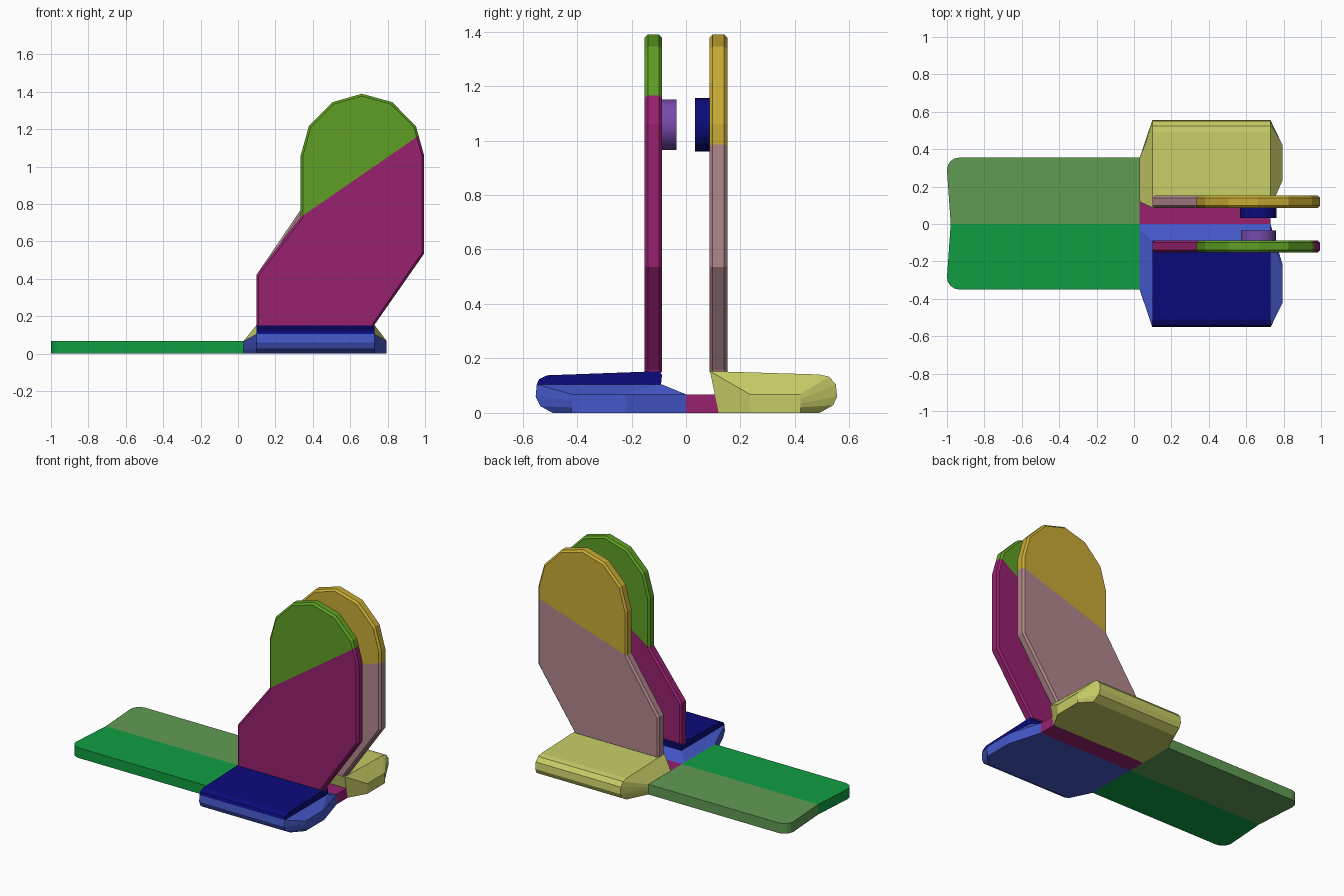
import bpy, bmesh, math
from mathutils import Vector, Matrix

cube = bpy.data.objects.get("Cube")
if cube:
    bpy.data.objects.remove(cube, do_unlink=True)


def material(name, hexcode):
    rgb = [int(hexcode[i:i + 2], 16) / 255 for i in (0, 2, 4)]
    lin = [c / 12.92 if c <= 0.04045 else ((c + 0.055) / 1.055) ** 2.4 for c in rgb]
    m = bpy.data.materials.new(name)
    m.use_nodes = True
    m.diffuse_color = (*lin, 1)
    m.node_tree.nodes["Principled BSDF"].inputs["Base Color"].default_value = (*lin, 1)
    return m


GREEN = material("bright green", "109E42")
SAGE = material("sage green", "619B55")
BLUE = material("mid blue", "4457C8")
NAVY = material("navy", "0B0B7C")
OLIVE = material("pale olive", "C6CC66")
MAGENTA = material("magenta", "97216F")
LEAF = material("leaf green", "5F9F24")
GOLD = material("gold", "C8AB35")
PINK = material("dusty pink", "B0878C")
PURPLE = material("purple", "774AAD")


def finish(name, bm, *mats):
    bmesh.ops.recalc_face_normals(bm, faces=bm.faces)
    me = bpy.data.meshes.new(name)
    bm.to_mesh(me)
    bm.free()
    ob = bpy.data.objects.new(name, me)
    bpy.context.collection.objects.link(ob)
    for m in mats:
        me.materials.append(m)
    return ob


def loft(name, sections, mat):
    """Skin matching (y, z) sections given as (x, points)."""
    bm = bmesh.new()
    rings = [[bm.verts.new((x, y, z)) for y, z in pts] for x, pts in sections]
    for a, b in zip(rings, rings[1:]):
        for i in range(len(a)):
            j = (i + 1) % len(a)
            bm.faces.new((a[i], a[j], b[j], b[i]))
    bm.faces.new(rings[0])
    bm.faces.new(rings[-1])
    bmesh.ops.remove_doubles(bm, verts=bm.verts, dist=0.0001)
    return finish(name, bm, mat)


def prism(points, axis_offset):
    """Extrude a closed outline of 3D points."""
    bm = bmesh.new()
    bottom = bm.faces.new([bm.verts.new(p) for p in points])
    res = bmesh.ops.extrude_face_region(bm, geom=[bottom])
    verts = [v for v in res["geom"] if isinstance(v, bmesh.types.BMVert)]
    bmesh.ops.translate(bm, verts=verts, vec=axis_offset)
    bmesh.ops.recalc_face_normals(bm, faces=bm.faces)
    return bm


# Flat tongue in two halves with rounded outer corners
for name, side, w, mat in (("tongue_right", -1, 0.35, GREEN), ("tongue_left", 1, 0.355, SAGE)):
    cx, cy, r = -0.935, w - 0.065, 0.065
    arc = [(cx - r * math.cos(t * math.pi / 8), cy + r * math.sin(t * math.pi / 8)) for t in range(5)]
    outline = [(0.03, 0), (-0.98, 0)] + arc + [(0.03, w)]
    finish(name, prism([(x, side * y, 0) for x, y in outline], (0, 0, 0.068)), mat)

# Lower front pad, tapered at both ends
blue_mid = [(0, 0), (-0.49, 0), (-0.535, 0.025), (-0.552, 0.06), (-0.548, 0.105), (-0.09, 0.105), (0, 0.068)]


def blue_end(inner, outer):
    return [(inner, 0), (outer, 0), (outer, 0.02), (outer, 0.045), (outer, 0.068),
            (inner - 0.03, 0.068), (inner, 0.068)]


loft("front_pad", [(0.03, blue_end(0, -0.35)), (0.098, blue_mid),
                   (0.73, blue_mid), (0.795, blue_end(-0.22, -0.42))], BLUE)

# Raised slab on the front pad
slab = [(-0.548, 0.104), (-0.54, 0.123), (-0.51, 0.138), (-0.1, 0.153), (-0.088, 0.14), (-0.092, 0.104)]
loft("front_pad_top", [(0.098, slab), (0.73, slab)], NAVY)

# Rear pad with sloping ends
olive_mid = [(0.12, 0), (0.49, 0), (0.54, 0.028), (0.555, 0.06), (0.55, 0.105),
             (0.525, 0.133), (0.49, 0.141), (0.088, 0.153)]


def olive_end(inner, outer):
    return [(inner, 0), (outer, 0), (outer, 0.02), (outer, 0.035), (outer, 0.05),
            (outer, 0.068), (outer - 0.01, 0.068), (inner, 0.068)]


loft("rear_pad", [(0.03, olive_end(0.118, 0.355)), (0.098, olive_mid),
                  (0.73, olive_mid), (0.795, olive_end(0.235, 0.42))], OLIVE)

# Strip joining the two pads
finish("joining_strip", prism([(0.03, 0, 0), (0.73, 0, 0), (0.73, 0.119, 0), (0.03, 0.119, 0)],
                              (0, 0, 0.068)), MAGENTA)


# Upright plates with chamfered rims, split by a slanted line into two colours
def plate(name, y0, y1, knee, line_a, line_b, lower, upper):
    outline = [(0.098, 0.14), (0.098, 0.42), (0.335, knee), (0.335, 1.06), (0.38, 1.22), (0.505, 1.345),
               (0.662, 1.39), (0.825, 1.345), (0.952, 1.215), (0.995, 1.06), (0.995, 0.535), (0.73, 0.155),
               (0.73, 0.14)]
    c = 0.012
    bm = prism([(x, y0 + c, z) for x, z in outline], (0, y1 - y0 - 2 * c, 0))
    caps = [f for f in bm.faces if abs(f.normal.y) > 0.9]
    bmesh.ops.inset_region(bm, faces=caps, thickness=c, depth=c, use_even_offset=True)
    a = Vector((line_a[0], 0, line_a[1]))
    d = Vector((line_b[0], 0, line_b[1])) - a
    n = Vector((-d.z, 0, d.x)).normalized()
    bmesh.ops.bisect_plane(bm, geom=bm.verts[:] + bm.edges[:] + bm.faces[:], plane_co=a, plane_no=n)
    for f in bm.faces:
        f.material_index = int((f.calc_center_median() - a).dot(n) > 0)
    finish(name, bm, lower, upper)


plate("front_plate", -0.152, -0.088, 0.73, (0.335, 0.73), (0.965, 1.165), MAGENTA, LEAF)
plate("rear_plate", 0.086, 0.152, 0.77, (0.335, 0.77), (0.995, 0.985), PINK, GOLD)

# Round bosses on the inner faces of the plates
for name, y0, y1, r, mat in (("front_boss", -0.095, -0.035, 0.093, PURPLE),
                             ("rear_boss", 0.033, 0.095, 0.098, NAVY)):
    bm = bmesh.new()
    place = Matrix.Translation((0.665, (y0 + y1) / 2, 1.058)) @ Matrix.Rotation(math.pi / 2, 4, 'X')
    bmesh.ops.create_cone(bm, cap_ends=True, segments=32, radius1=r, radius2=r, depth=y1 - y0, matrix=place)
    ob = finish(name, bm, mat)
    bpy.ops.object.select_all(action='DESELECT')
    ob.select_set(True)
    bpy.context.view_layer.objects.active = ob
    bpy.ops.object.shade_smooth_by_angle(angle=math.radians(40))
